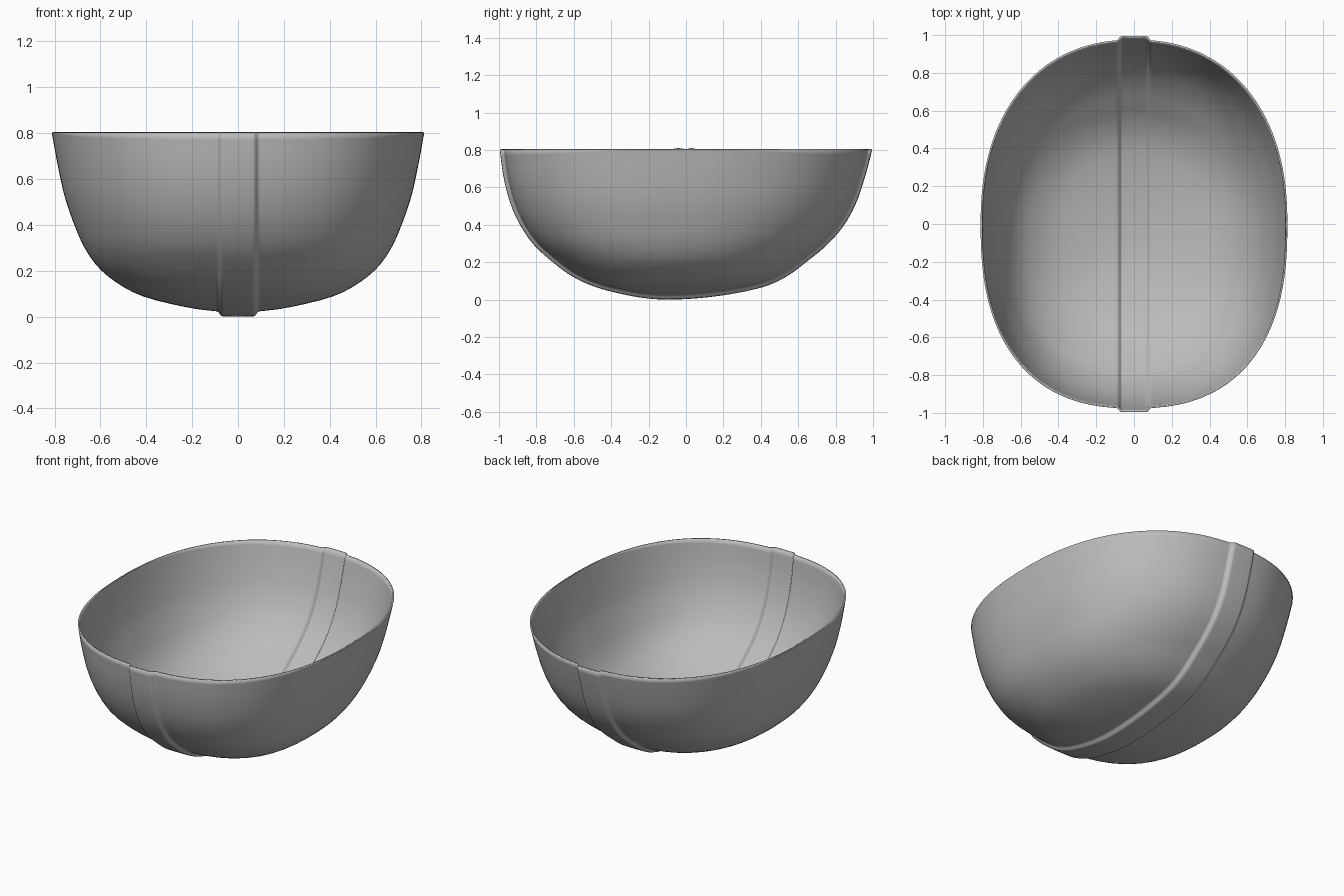
import bpy, bmesh, math

cube = bpy.data.objects.get("Cube")
if cube:
    bpy.data.objects.remove(cube, do_unlink=True)

RIM, FLOOR = 0.803, 0.02
RIDGE_RISE = 0.02

# Outline of the shell at evenly spaced levels from floor to rim
HALF_WIDTH = [0, .14, .275, .42, .525, .61, .67, .715, .755, .785, .812]
FRONT = [-.1, -.22, -.35, -.49, -.605, -.70, -.795, -.867, -.92, -.955, -.976]
BACK = [-.1, .07, .25, .42, .535, .63, .735, .825, .89, .936, .976]


def sample(knots, s):
    """Smooth curve through the knots, s from 0 to 1."""
    n = len(knots) - 1
    i = min(int(s * n), n - 1)
    f = s * n - i
    p1, p2 = knots[i], knots[i + 1]
    p0 = knots[i - 1] if i > 0 else 2 * p1 - p2
    p3 = knots[i + 2] if i + 2 <= n else 2 * p2 - p1
    return p1 + f / 2 * (p2 - p0 + f * (2 * p0 - 5 * p1 + 4 * p2 - p3
                                        + f * (3 * (p1 - p2) + p3 - p0)))


def level_of(x):
    """Level at which the shell is x wide."""
    lo, hi = 0.0, 1.0
    for _ in range(40):
        mid = (lo + hi) / 2
        lo, hi = (mid, hi) if sample(HALF_WIDTH, mid) < x else (lo, mid)
    return hi


def shell_point(x, s0, t):
    """Point on the lengthwise section at x; t runs front rim to back rim."""
    s = min(1.0, math.sqrt(s0 * s0 + (1 - s0 * s0) * t * t))
    middle = -0.1 * (1 - s)
    end, power = (sample(FRONT, s), 2.45) if t < 0 else (sample(BACK, s), 2.25)
    width = max(sample(HALF_WIDTH, s), 1e-6)
    bulge = max(0.0, 1 - min(1.0, abs(x) / width) ** power) ** (1 / power)
    y = middle + (end - middle) * bulge if t else middle
    return (x, y, FLOOR + (RIM - FLOOR) * s * s)


# Lengthwise columns: close together over the ridge edge and towards the sides
half = [(x, level_of(x)) for x in (.03, .055, .066, .072, .078, .084, .09, .096)]
start, COUNT = level_of(.11), 40
for k in range(COUNT + 1):
    s = 1 - (1 - start) * (1 - k / COUNT) ** 2
    half.append((sample(HALF_WIDTH, s), s))
columns = [(-x, s) for x, s in reversed(half)] + [(0, 0)] + half

bm = bmesh.new()
STEPS = 48
grid = [[bm.verts.new(shell_point(x, s, j / STEPS)) for j in range(-STEPS, STEPS + 1)]
        for x, s in columns]
for a, b in zip(grid, grid[1:]):
    for j in range(2 * STEPS):
        bm.faces.new((a[j], a[j + 1], b[j + 1], b[j]))
bmesh.ops.remove_doubles(bm, verts=bm.verts, dist=0.0004)
bm.normal_update()
if min(bm.verts, key=lambda v: v.co.z).normal.z > 0:
    bmesh.ops.reverse_faces(bm, faces=bm.faces)
    bm.normal_update()

# Raised band along the centre line
moves = []
for v in bm.verts:
    f = min(1, max(0, (.092 - abs(v.co.x)) / .024))
    moves.append((v, v.normal * RIDGE_RISE * f * f * (3 - 2 * f), v.co.z > RIM - 1e-4))
for v, move, on_rim in moves:
    v.co += move
    if on_rim:
        v.co.z = RIM

mesh = bpy.data.meshes.new("bowl_shell")
bm.to_mesh(mesh)
bm.free()
shell = bpy.data.objects.new("bowl_shell", mesh)
bpy.context.collection.objects.link(shell)

# Thin wall
wall = shell.modifiers.new("wall", 'SOLIDIFY')
wall.thickness = 0.009
wall.offset = -1

grey = bpy.data.materials.new("plain_grey")
grey.use_nodes = True
colour = (0.5, 0.5, 0.5, 1)
grey.diffuse_color = colour
grey.node_tree.nodes["Principled BSDF"].inputs["Base Color"].default_value = colour
mesh.materials.append(grey)

bpy.context.view_layer.objects.active = shell
shell.select_set(True)
bpy.ops.object.shade_smooth_by_angle(angle=math.radians(50))
